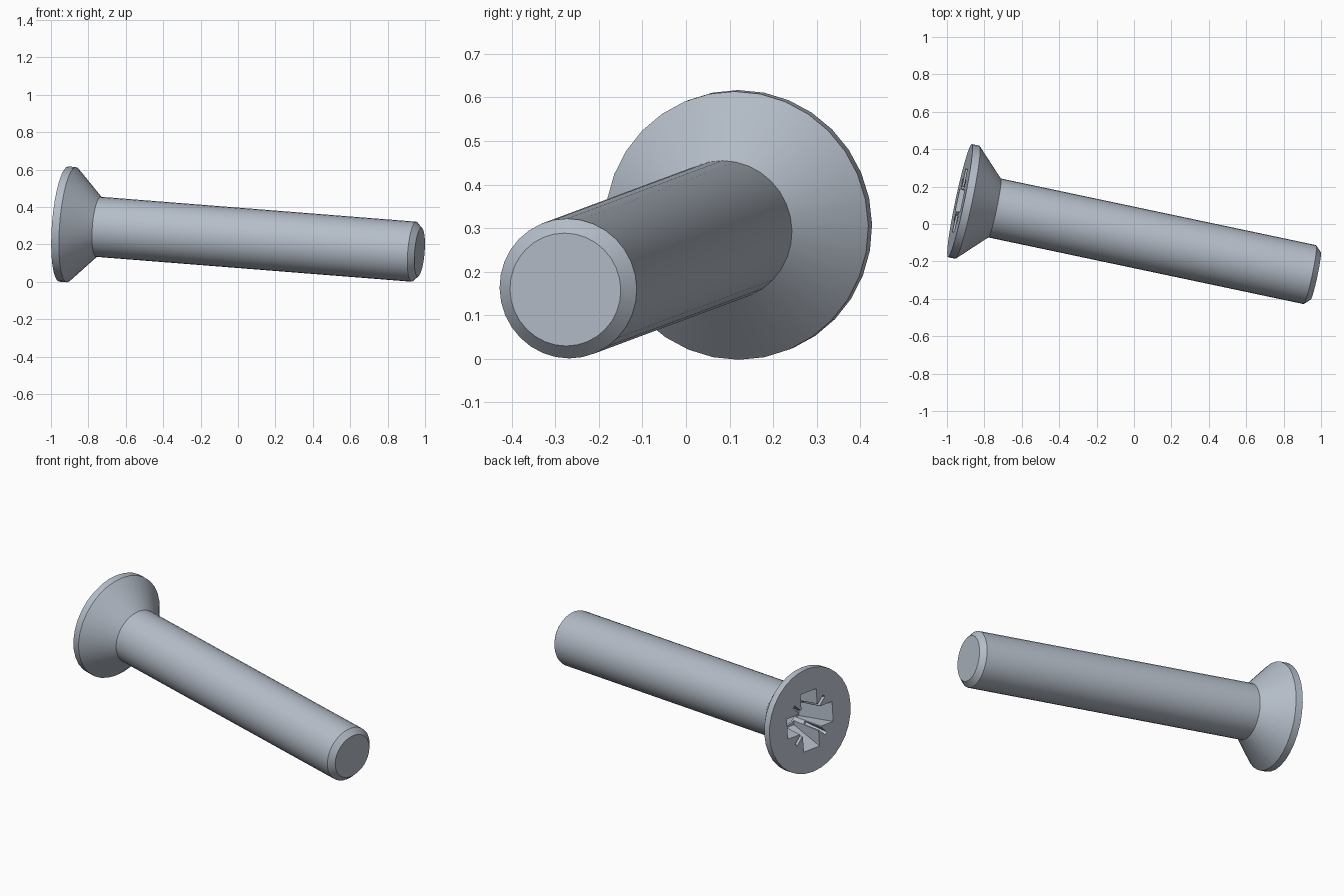
import bpy, bmesh
from math import sin, cos, pi, radians
from mathutils import Matrix, Vector

cube = bpy.data.objects.get("Cube")
if cube:
    bpy.data.objects.remove(cube)

SIDES = 32
HEAD_CENTRE = Vector((-0.931, 0.125, 0.309))
TIP_CENTRE = Vector((0.971, -0.277, 0.159))
LENGTH = (TIP_CENTRE - HEAD_CENTRE).length

steel = bpy.data.materials.new("steel grey")
steel.use_nodes = True
colour = (0.46, 0.51, 0.58, 1)
steel.diffuse_color = colour
steel.node_tree.nodes["Principled BSDF"].inputs["Base Color"].default_value = colour


def add_object(name, bm):
    bmesh.ops.recalc_face_normals(bm, faces=bm.faces)
    mesh = bpy.data.meshes.new(name)
    bm.to_mesh(mesh)
    bm.free()
    mesh.materials.append(steel)
    obj = bpy.data.objects.new(name, mesh)
    bpy.context.collection.objects.link(obj)
    return obj


def loft(name, rings):
    """Closed solid through rings with the same number of points."""
    bm = bmesh.new()
    loops = [[bm.verts.new(p) for p in ring] for ring in rings]
    for a, b in zip(loops, loops[1:]):
        for i in range(len(a)):
            j = (i + 1) % len(a)
            bm.faces.new((a[i], a[j], b[j], b[i]))
    bm.faces.new(loops[0])
    bm.faces.new(loops[-1])
    return add_object(name, bm)


def circle(radius, depth, sides=SIDES):
    return [(radius * cos(2 * pi * i / sides), radius * sin(2 * pi * i / sides), depth)
            for i in range(sides)]


def slot(half_length, half_width, depth, angle):
    turn = Matrix.Rotation(angle, 3, 'Z')
    corners = ((-1, -1), (1, -1), (1, 1), (-1, 1))
    return [turn @ Vector((u * half_length, v * half_width, depth)) for u, v in corners]


# Screw body: flat head, countersunk cone, shaft and chamfered tip
profile = [(0.309, 0), (0.309, 0.042), (0.161, 0.19),
           (0.161, LENGTH - 0.031), (0.13, LENGTH)]
screw = loft("countersunk_screw", [circle(r, d) for r, d in profile])

# Drive recess: tapered core, two crossed slots and two thin diagonal slits
cutters = [loft("recess_core", [circle(r, d, 16) for r, d in
                                ((0.105, -0.02), (0.08, 0.2), (0.01, 0.24))])]
for k in range(2):
    cutters.append(loft("cross_slot", [slot(0.181, 0.061, -0.02, k * pi / 2),
                                       slot(0.09, 0.048, 0.19, k * pi / 2)]))
    cutters.append(loft("diagonal_slit", [slot(0.172, 0.01, -0.02, pi / 4 + k * pi / 2),
                                          slot(0.1, 0.008, 0.12, pi / 4 + k * pi / 2)]))
for cutter in cutters:
    cutter.hide_render = True
    mod = screw.modifiers.new("drive recess", 'BOOLEAN')
    mod.operation = 'DIFFERENCE'
    mod.solver = 'EXACT'
    mod.object = cutter

bpy.context.view_layer.update()
bpy.ops.object.select_all(action='DESELECT')
screw.select_set(True)
bpy.context.view_layer.objects.active = screw
for mod in list(screw.modifiers):
    bpy.ops.object.modifier_apply(modifier=mod.name)
for cutter in cutters:
    bpy.data.objects.remove(cutter)

# Lay the screw along its tilted axis, local y kept near vertical
axis = (TIP_CENTRE - HEAD_CENTRE).normalized()
side = Vector((0, 0, 1)).cross(axis).normalized()
up = axis.cross(side)
frame = Matrix((side, up, axis)).transposed().to_4x4()
screw.data.transform(Matrix.Translation(HEAD_CENTRE) @ frame)

bpy.ops.object.shade_smooth_by_angle(angle=radians(30))
